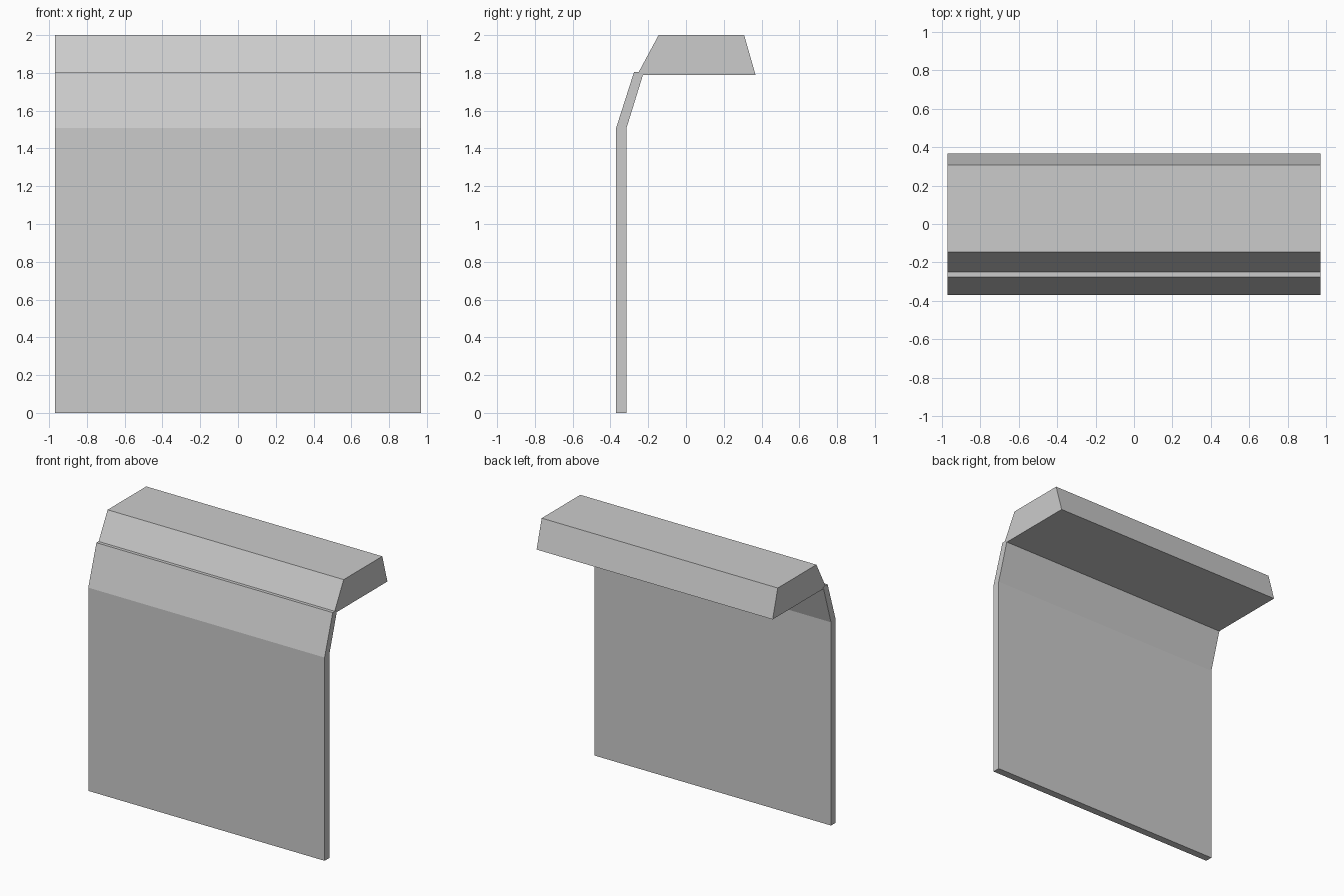
import bpy, bmesh

if "Cube" in bpy.data.objects:
    bpy.data.objects.remove(bpy.data.objects["Cube"])

HALF = 0.97


def extrude_profile(name, profile, half):
    """Extrude a closed (y, z) profile along x, centred on x = 0."""
    bm = bmesh.new()
    face = bm.faces.new([bm.verts.new((-half, y, z)) for y, z in profile])
    res = bmesh.ops.extrude_face_region(bm, geom=[face])
    verts = [g for g in res["geom"] if isinstance(g, bmesh.types.BMVert)]
    bmesh.ops.translate(bm, verts=verts, vec=(2 * half, 0, 0))
    bmesh.ops.recalc_face_normals(bm, faces=bm.faces)
    mesh = bpy.data.meshes.new(name)
    bm.to_mesh(mesh)
    bm.free()
    obj = bpy.data.objects.new(name, mesh)
    bpy.context.collection.objects.link(obj)
    return obj


# Thin upright sheet with its upper part bent backwards
extrude_profile("bent_panel", [
    (-0.37, 0), (-0.315, 0), (-0.315, 1.508), (-0.223, 1.805),
    (-0.275, 1.805), (-0.37, 1.508)], HALF)

# Tapered cap block, its front lower edge sunk into the panel top
extrude_profile("top_block", [
    (-0.258, 1.79), (0.368, 1.79), (0.308, 2.0), (-0.145, 2.0)], HALF - 0.001)
